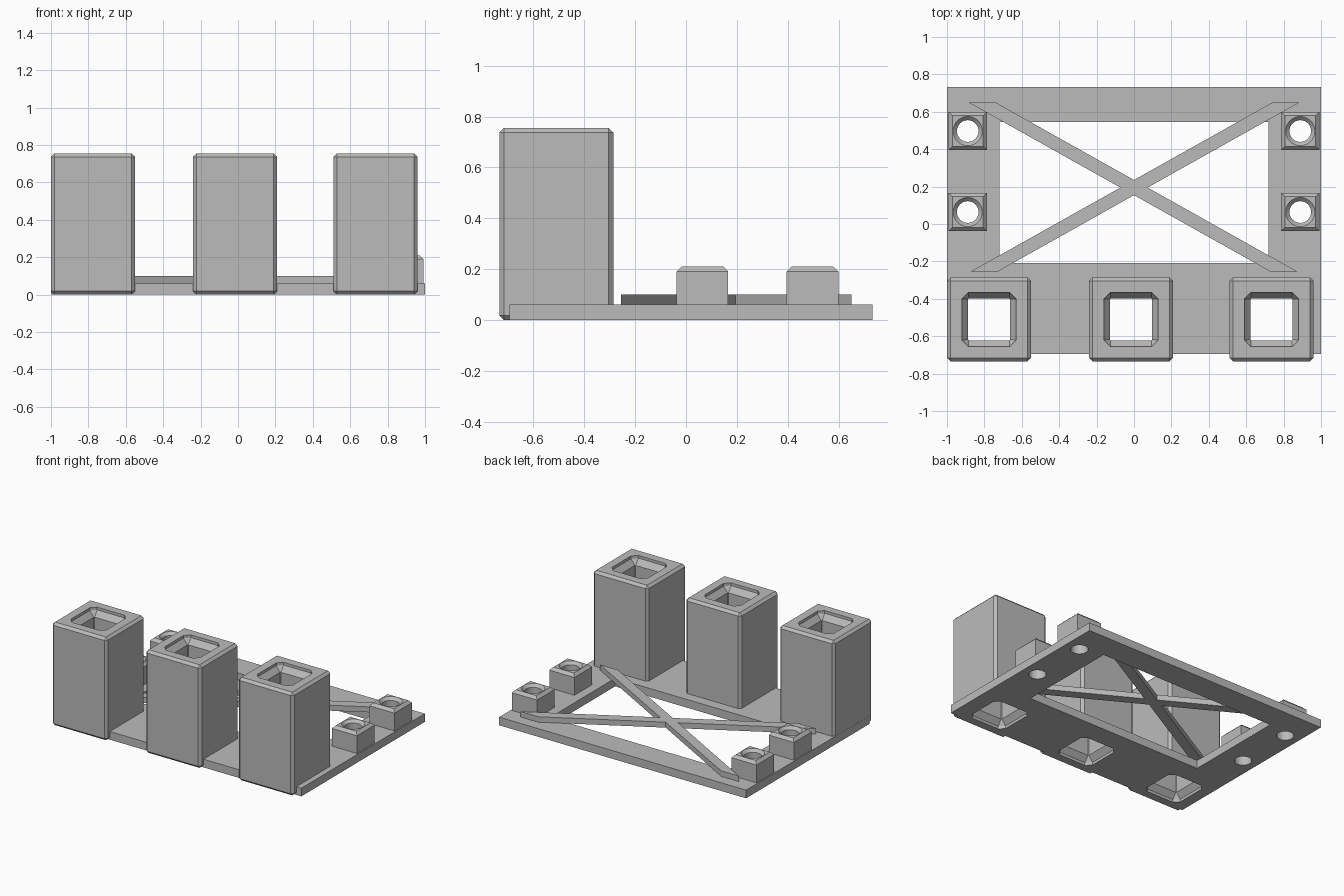
import bpy, bmesh, math

cube = bpy.data.objects.get("Cube")
if cube:
    bpy.data.objects.remove(cube, do_unlink=True)

grey = bpy.data.materials.new("plain_grey")
grey.use_nodes = True
COLOUR = (0.5, 0.5, 0.5, 1)
grey.diffuse_color = COLOUR
grey.node_tree.nodes["Principled BSDF"].inputs["Base Color"].default_value = COLOUR


def loft(name, sections):
    """Solid through stacked sections of (z, outline)."""
    bm = bmesh.new()
    rings = [[bm.verts.new((x, y, z)) for x, y in outline] for z, outline in sections]
    for low, high in zip(rings, rings[1:]):
        for i in range(len(low)):
            j = (i + 1) % len(low)
            bm.faces.new((low[i], low[j], high[j], high[i]))
    bm.faces.new(rings[0][::-1])
    bm.faces.new(rings[-1])
    bmesh.ops.recalc_face_normals(bm, faces=bm.faces)
    mesh = bpy.data.meshes.new(name)
    bm.to_mesh(mesh)
    bm.free()
    mesh.materials.append(grey)
    obj = bpy.data.objects.new(name, mesh)
    bpy.context.collection.objects.link(obj)
    return obj


def rect(x0, x1, y0, y1):
    return [(x0, y0), (x1, y0), (x1, y1), (x0, y1)]


def square(cx, cy, h):
    return rect(cx - h, cx + h, cy - h, cy + h)


def cut_square(cx, cy, h, c):
    """Square outline with its corners cut off."""
    pts = [(h - c, -h), (h, c - h), (h, h - c), (h - c, h),
           (c - h, h), (-h, h - c), (-h, c - h), (c - h, -h)]
    return [(cx + x, cy + y) for x, y in pts]


def circle(cx, cy, r, n=32):
    turn = math.tau / n
    return [(cx + r * math.cos(i * turn), cy + r * math.sin(i * turn)) for i in range(n)]


def cut(obj, cutter):
    mod = obj.modifiers.new("cut", "BOOLEAN")
    mod.operation = "DIFFERENCE"
    mod.solver = "EXACT"
    mod.object = cutter
    cutter.hide_render = True
    cutter.hide_set(True)
    cutter.display_type = "WIRE"


PLATE = 0.06
TOWER = 0.755
POST = 0.21

# Base plate with a large window
plate = loft("base_plate", [(z, rect(-1, 1, -0.695, 0.733)) for z in (0, PLATE)])
window = loft("window_cutter", [(z, rect(-0.72, 0.72, -0.208, 0.545)) for z in (-0.1, 0.2)])
cut(plate, window)

# Tall square sockets with flared bores
for name, x in (("right", -0.775), ("middle", -0.016), ("left", 0.735)):
    y = -0.51
    tower = loft(name + "_tower", [(z, square(x, y, 0.224)) for z in (0, TOWER)])
    bevel = tower.modifiers.new("edges", "BEVEL")
    bevel.width = 0.018
    bevel.segments = 1
    wide = cut_square(x, y, 0.145, 0.035)
    narrow = cut_square(x, y, 0.112, 0.004)
    bore = loft(name + "_bore_cutter", [
        (-0.1, wide), (0.02, wide), (0.06, narrow),
        (TOWER - 0.06, narrow), (TOWER - 0.02, wide), (TOWER + 0.1, wide)])
    cut(tower, bore)
    cut(plate, bore)

# Small corner posts with countersunk round holes
for side, x in (("right", -0.889), ("left", 0.889)):
    for end, y in (("back", 0.497), ("front", 0.064)):
        name = f"{side}_{end}_post"
        post = loft(name, [(PLATE, square(x, y, 0.102)), (POST - 0.02, square(x, y, 0.102)),
                           (POST, square(x, y, 0.082))])
        hole = loft(name + "_cutter", [
            (-0.1, circle(x, y, 0.058)), (POST - 0.02, circle(x, y, 0.058)),
            (POST, circle(x, y, 0.078)), (POST + 0.1, circle(x, y, 0.078))])
        cut(post, hole)
        cut(plate, hole)

# Crossed diagonal braces lying on the plate
for name, s in (("falling_brace", 1), ("rising_brace", -1)):
    outline = [(-0.885 * s, 0.65), (-0.74 * s, 0.65), (0.875 * s, -0.255), (0.73 * s, -0.255)]
    loft(name, [(z, outline) for z in (PLATE, 0.1)])
